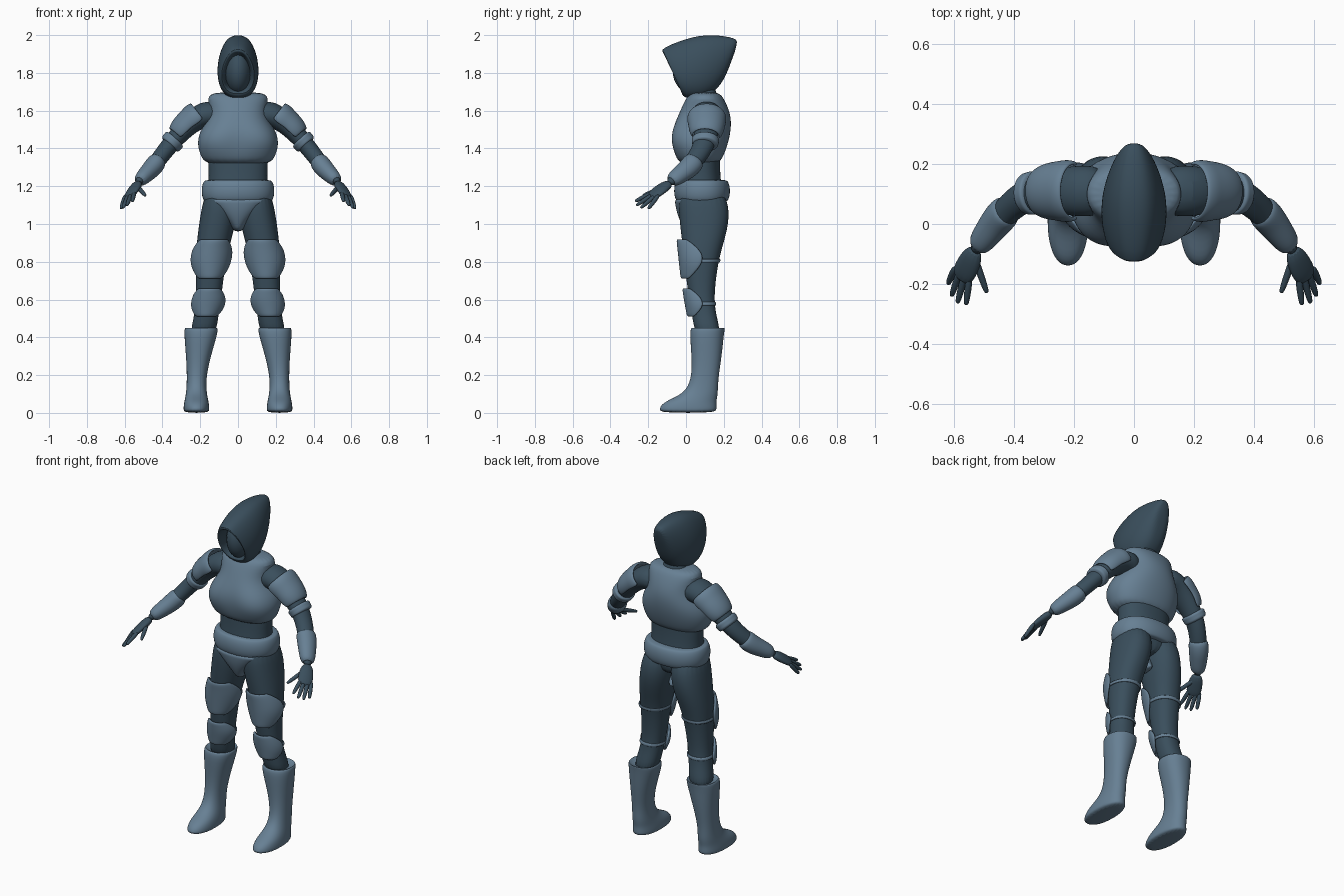
import bpy, bmesh
from math import sin, cos, pi, tau, radians, copysign
from mathutils import Vector

if "Cube" in bpy.data.objects:
    bpy.data.objects.remove(bpy.data.objects["Cube"])


def material(name, colour):
    mat = bpy.data.materials.new(name)
    mat.use_nodes = True
    mat.diffuse_color = colour
    mat.node_tree.nodes["Principled BSDF"].inputs["Base Color"].default_value = colour
    return mat


CLOTH = material("dark slate cloth", (.042, .077, .108, 1))
ARMOUR = material("blue grey armour", (.135, .215, .295, 1))


def skin(name, rings, mat, closed=True, caps=True, mirror=False, thickness=0):
    """Bridge a stack of equal rings into one smooth object."""
    bm = bmesh.new()
    loops = [[bm.verts.new(point) for point in ring] for ring in rings]
    count = len(loops[0])
    for lower, upper in zip(loops, loops[1:]):
        for i in range(count if closed else count - 1):
            j = (i + 1) % count
            bm.faces.new((lower[i], lower[j], upper[j], upper[i]))
    if closed and caps:
        bm.faces.new(loops[0])
        bm.faces.new(loops[-1])
    bmesh.ops.recalc_face_normals(bm, faces=bm.faces)
    mesh = bpy.data.meshes.new(name)
    bm.to_mesh(mesh)
    bm.free()
    mesh.materials.append(mat)
    obj = bpy.data.objects.new(name, mesh)
    bpy.context.collection.objects.link(obj)
    if thickness:
        shell = obj.modifiers.new("thickness", "SOLIDIFY")
        shell.thickness, shell.offset = thickness, 0
    rounding = obj.modifiers.new("rounding", "SUBSURF")
    rounding.levels = rounding.render_levels = 2
    if mirror:
        obj.modifiers.new("mirror", "MIRROR")
    bpy.ops.object.select_all(action="DESELECT")
    obj.select_set(True)
    bpy.context.view_layer.objects.active = obj
    bpy.ops.object.shade_smooth_by_angle(angle=radians(50))


def soft(value, power):
    return copysign(abs(value) ** power, value)


def steps(start, end, count):
    return [start + (end - start) * i / (count - 1) for i in range(count)]


def at(rows, key):
    """Blend the two rows on either side of a key held in the first column."""
    for low, high in zip(rows, rows[1:]):
        if key <= high[0]:
            break
    f = (key - low[0]) / (high[0] - low[0])
    return [a + (b - a) * f for a, b in zip(low, high)]


def level(z, x, y, rx, ry, lobes=0):
    """Horizontal rounded ring; lobes swell the two front quarters."""
    ring = []
    for i in range(24):
        t = tau * i / 24
        c, s = soft(cos(t), .9), soft(sin(t), .9)
        swell = lobes * (abs(sin(2 * t)) - .5) if s < 0 else 0
        ring.append((x + rx * c, y + ry * s - swell, z))
    return ring


def sweep(rows, ref, half=180, count=14):
    """Oval sections along a path; rows hold x, y, z and two radii."""
    path = [Vector(row[:3]) for row in rows]
    rings = []
    for i, (point, row) in enumerate(zip(path, rows)):
        along = (path[min(i + 1, len(path) - 1)] - path[max(i - 1, 0)]).normalized()
        side = Vector(ref)
        side = (side - along * side.dot(along)).normalized()
        up = side.cross(along)
        if up.z < 0:
            up.negate()
        angles = steps(-radians(half), radians(half), count + 1)
        if half == 180:
            angles.pop()
        rings.append([point + up * row[3] * cos(t) + side * row[4] * sin(t) for t in angles])
    return rings


# Body suit: torso rows are height, depth centre, half width, half depth
TORSO = [(1.04, .09, .13, .1), (1.14, .08, .17, .12), (1.25, .08, .15, .1),
         (1.4, .08, .17, .1), (1.6, .1, .12, .1), (1.68, .1, .07, .06), (1.76, .1, .05, .05)]
skin("torso", [level(z, 0, *rest) for z, *rest in TORSO], CLOTH)

# Leg rows are height, centre x and y, half width, half depth
LEG = [(.4, .19, .12, .07, .07), (.5, .17, .1, .065, .065), (.6, .155, .08, .065, .065),
       (.8, .145, .08, .08, .09), (.9, .13, .09, .09, .11), (1.05, .1, .1, .1, .14),
       (1.2, .09, .08, .08, .12)]
skin("legs", [level(*row) for row in LEG], CLOTH, mirror=True)

# Chest plate, swelling at the front and narrow at the arm openings
CHEST = [(1.31, .07, .17, .1), (1.36, .07, .2, .13), (1.43, .07, .22, .155),
         (1.5, .08, .2, .16), (1.58, .1, .14, .14), (1.67, .1, .17, .1), (1.7, .1, .13, .07)]
skin("chest_plate", [level(z, 0, *rest, lobes=max(0, .03 - abs(z - 1.45) / 4))
                     for z, *rest in CHEST], ARMOUR)

# Hip belt with a rounded edge, and a guard tapering down the front
skin("hip_belt", [level(1.175 - .06 * cos(t), 0, .085, .17 + .025 * sin(t), .125 + .025 * sin(t))
                  for t in steps(0, pi, 7)], ARMOUR)
skin("groin_guard", [level(1.14 - .18 * f, 0, .02 + .06 * f * f, .02 + .16 * (1 - f) ** 1.2, .08)
                     for f in steps(0, 1, 7)], ARMOUR)


# Leg guards follow the front of the leg, each held by a strap
def leg_guard(name, bottom, top, grow):
    rings = []
    for z in steps(bottom, top, 7):
        bulge = sin(pi * (z - bottom) / (top - bottom))
        x, y, rx, ry = at(LEG, z)[1:]
        rx, ry = rx + grow * bulge, ry + grow
        angles = steps(-1, 1, 13)
        reach = radians(50 + 45 * bulge)
        rings.append([(x + rx * sin(a * reach), y - ry * cos(a * reach), z) for a in angles])
    skin(name + "_guards", rings, ARMOUR, closed=False, thickness=.015, mirror=True)
    strap = []
    middle = bottom + (top - bottom) * .45
    for z in (middle - .01, middle + .01):
        x, y, rx, ry = at(LEG, z)[1:]
        strap.append(level(z, x, y, rx + .006, ry + .006))
    skin(name + "_straps", strap, ARMOUR, caps=False, thickness=.01, mirror=True)


leg_guard("thigh", .71, .92, .022)
leg_guard("shin", .51, .66, .02)

# Boots, from inside the flared cuff down to the sole
BOOT = [(.43, .195, .12, .065, .07), (.46, .195, .12, .085, .09), (.43, .195, .11, .092, .092),
        (.3, .21, .11, .065, .08), (.18, .22, .1, .05, .07), (.1, .22, .08, .055, .09),
        (.06, .22, .02, .065, .14), (.02, .22, .01, .07, .155), (0, .22, .01, .065, .145)]
skin("boots", [level(*row) for row in BOOT], ARMOUR, mirror=True)

# Arm rows are joint number, position and two radii
ARM = [(0, .09, .11, 1.57, .075, .085), (1, .18, .11, 1.59, .075, .09),
       (2, .27, .11, 1.52, .055, .075), (3, .37, .1, 1.41, .046, .055),
       (4, .45, .02, 1.3, .044, .05), (5, .54, -.1, 1.21, .025, .03)]
DEPTH = (0, 1, 0)
skin("arms", sweep([row[1:] for row in ARM], DEPTH), CLOTH, mirror=True)


# Arm armour follows a stretch of the arm, wrapped fully or over the top
def arm_guard(name, start, end, grow, half=180):
    rows = []
    for key in steps(start, end, 6):
        *place, ra, rb = at(ARM, key)[1:]
        edge = grow if start < key < end else grow / 3
        rows.append((*place, ra + edge, rb + edge))
    full = half == 180
    skin(name, sweep(rows, DEPTH, half), ARMOUR, closed=full,
         thickness=0 if full else .015, mirror=True)


arm_guard("shoulder_guards", 1.2, 2.5, .015, half=108)
arm_guard("arm_bands", 2.6, 2.95, .014)
arm_guard("forearm_guards", 3.6, 4.85, .009)

# Gloves: a flat palm, four fanned fingers and a thumb
ACROSS = (.7, .6, -.25)
skin("palms", sweep([(.525, -.08, 1.22, .025, .03), (.555, -.14, 1.18, .022, .046),
                     (.58, -.19, 1.14, .015, .04)], ACROSS), CLOTH, mirror=True)


def finger(name, root, tip):
    rows = [(*root.lerp(tip, f), r, r) for f, r in ((-.3, .013), (.5, .013), (.9, .01), (1, .006))]
    skin(name, sweep(rows, ACROSS, count=8), CLOTH, mirror=True)


for name, f in zip(("index", "middle", "ring", "little"), steps(0, 1, 4)):
    root = Vector((.55, -.19, 1.16)).lerp(Vector((.6, -.155, 1.14)), f)
    tip = Vector((.56, -.27, 1.12)).lerp(Vector((.62, -.2, 1.08)), f)
    finger(name + "_fingers", root, tip + Vector((.01, -.02, -.01)) * sin(pi * f))
finger("thumbs", Vector((.525, -.13, 1.19)), Vector((.49, -.23, 1.15)))

# Hood: slanted rings, top y and z, bottom y and z, half width
HOOD = [(0, 1.9, .05, 1.73, .07), (-.1, 1.9, 0, 1.71, .08), (-.15, 1.92, -.03, 1.69, .09),
        (-.04, 1.97, 0, 1.66, .115), (.1, 2.01, .1, 1.66, .115), (.25, 1.99, .19, 1.73, .07),
        (.28, 1.97, .24, 1.86, .03)]
hood = []
for i, (top_y, top_z, low_y, low_z, width) in enumerate(HOOD):
    ring = []
    for t in steps(0, tau, 25)[:-1]:
        h = (1 + cos(t)) / 2
        pointed = 1 - h * h * max(.1, .4 - i * i / 50)
        ring.append((width * soft(sin(t), .75) * pointed,
                     low_y + (top_y - low_y) * h, low_z + (top_z - low_z) * h))
    hood.append(ring)
skin("hood", hood, CLOTH)

# Masked face set inside the hood
bpy.ops.mesh.primitive_uv_sphere_add(segments=24, ring_count=16, location=(0, .03, 1.81))
face = bpy.context.object
face.name = "face"
face.scale = (.07, .1, .12)
face.data.materials.append(CLOTH)
bpy.ops.object.shade_smooth_by_angle(angle=radians(50))
